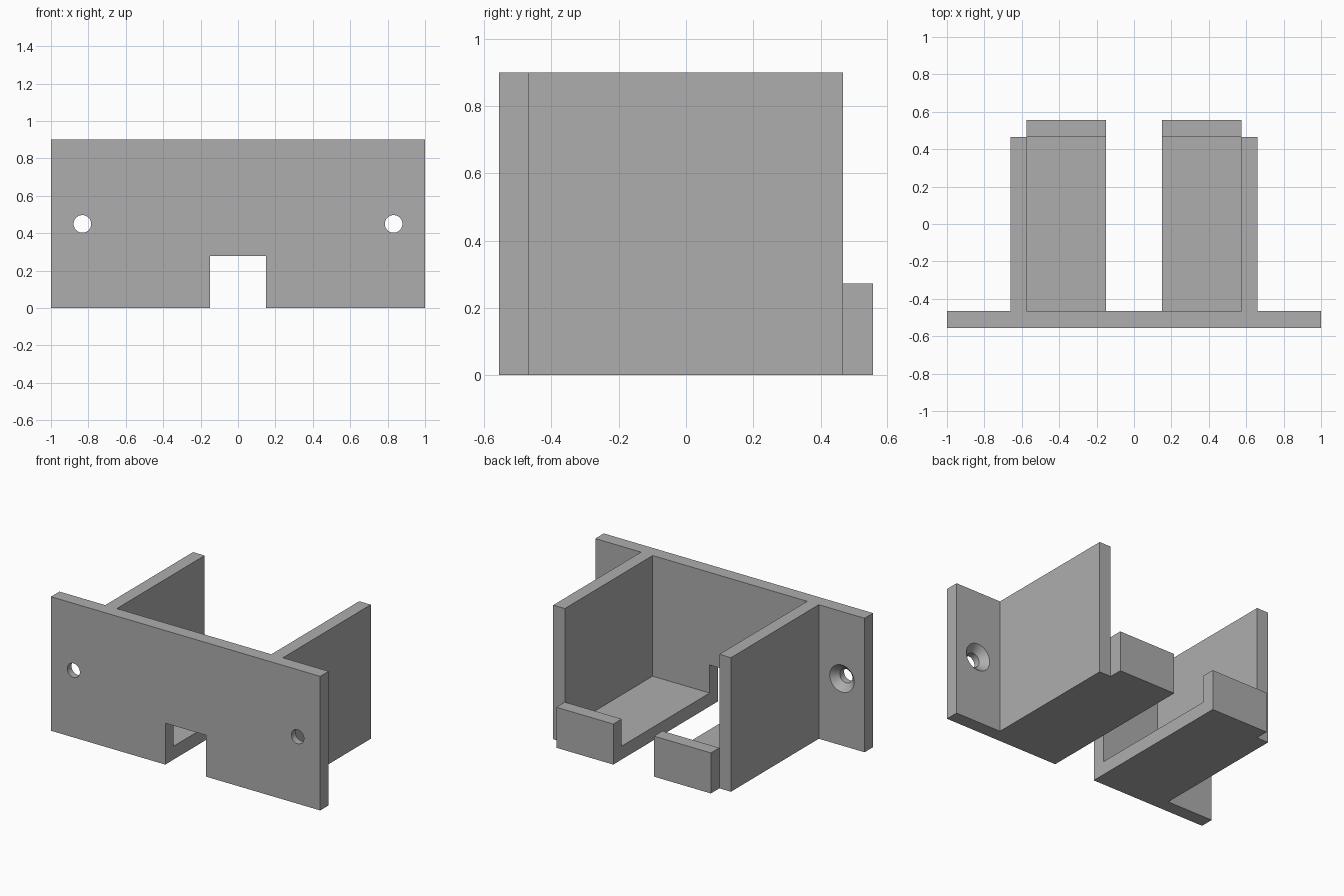
import bpy
import bmesh
from math import pi
from mathutils import Matrix, Vector

old = bpy.data.objects.get("Cube")
if old:
    bpy.data.objects.remove(old, do_unlink=True)

H, T = 0.9, 0.09               # height, sheet thickness
FRONT, BACK = -0.556, 0.556    # depth limits
PLATE = FRONT + T              # rear face of the mounting plate
WALL = BACK - T                # rear end of the side walls
OUT, INN = 0.66, 0.574         # side wall faces
HOLE_X, HOLE_Z = 0.832, 0.45

grey = bpy.data.materials.new("plain grey")
grey.use_nodes = True
GREY = (0.42, 0.42, 0.42, 1)
grey.diffuse_color = GREY
grey.node_tree.nodes["Principled BSDF"].inputs["Base Color"].default_value = GREY


def make(name, bm):
    bmesh.ops.recalc_face_normals(bm, faces=bm.faces)
    mesh = bpy.data.meshes.new(name)
    bm.to_mesh(mesh)
    bm.free()
    mesh.materials.append(grey)
    obj = bpy.data.objects.new(name, mesh)
    bpy.context.collection.objects.link(obj)
    return obj


def prism(name, outline, z0, z1):
    bm = bmesh.new()
    face = bm.faces.new([bm.verts.new((x, y, z0)) for x, y in outline])
    top = bmesh.ops.extrude_face_region(bm, geom=[face])["geom"]
    bmesh.ops.translate(bm, vec=(0, 0, z1 - z0),
                        verts=[v for v in top if isinstance(v, bmesh.types.BMVert)])
    return make(name, bm)


def box(name, x, y0, y1, z0, z1):
    return prism(name, [(-x, y0), (x, y0), (x, y1), (-x, y1)], z0, z1)


def cone(name, x, y0, y1, r0, r1):
    """Round cutter along y, radius r0 at y0 and r1 at y1."""
    bm = bmesh.new()
    place = Matrix.Translation(Vector((x, (y0 + y1) / 2, HOLE_Z))) @ Matrix.Rotation(-pi / 2, 4, "X")
    bmesh.ops.create_cone(bm, cap_ends=True, segments=48, radius1=r0, radius2=r1,
                          depth=y1 - y0, matrix=place)
    return make(name, bm)


def combine(obj, other, operation):
    mod = obj.modifiers.new(operation, "BOOLEAN")
    mod.operation, mod.solver, mod.object = operation, "EXACT", other
    bpy.context.view_layer.objects.active = obj
    bpy.ops.object.modifier_apply(modifier=mod.name)
    bpy.data.objects.remove(other, do_unlink=True)


# Mounting plate and the two side walls share one plan outline
half = [(1, FRONT), (1, PLATE), (OUT, PLATE), (OUT, WALL), (INN, WALL), (INN, PLATE)]
bracket = prism("mounting_bracket", half + [(-x, y) for x, y in reversed(half)], 0, H)

# Floor tray and its rear retaining lip
combine(bracket, box("floor", INN + 0.04, PLATE - 0.04, WALL, 0, T), "UNION")
combine(bracket, box("rear_lip", INN, WALL, BACK, 0, 0.272), "UNION")
combine(bracket, box("floor_end", INN, WALL - 0.04, WALL + 0.04, 0, T), "UNION")

# Cable slot through plate, floor and lip
combine(bracket, box("slot_cutter", 0.151, -1, 1, -0.1, 0.278), "DIFFERENCE")

# Screw holes with a wider recess on the rear face
for side in (-1, 1):
    x = side * HOLE_X
    combine(bracket, cone("hole_cutter", x, FRONT - 0.1, PLATE + 0.1, 0.047, 0.047), "DIFFERENCE")
    combine(bracket, cone("recess_cutter", x, PLATE - 0.045, PLATE + 0.045, 0.047, 0.135), "DIFFERENCE")

# Merge flat regions, then smooth only the round bores
bm = bmesh.new()
bm.from_mesh(bracket.data)
bmesh.ops.remove_doubles(bm, verts=bm.verts, dist=0.0005)
bmesh.ops.dissolve_limit(bm, angle_limit=0.01, verts=bm.verts, edges=bm.edges)
bm.to_mesh(bracket.data)
bm.free()
bracket.select_set(True)
bpy.context.view_layer.objects.active = bracket
bpy.ops.object.shade_smooth_by_angle(angle=pi / 6)
